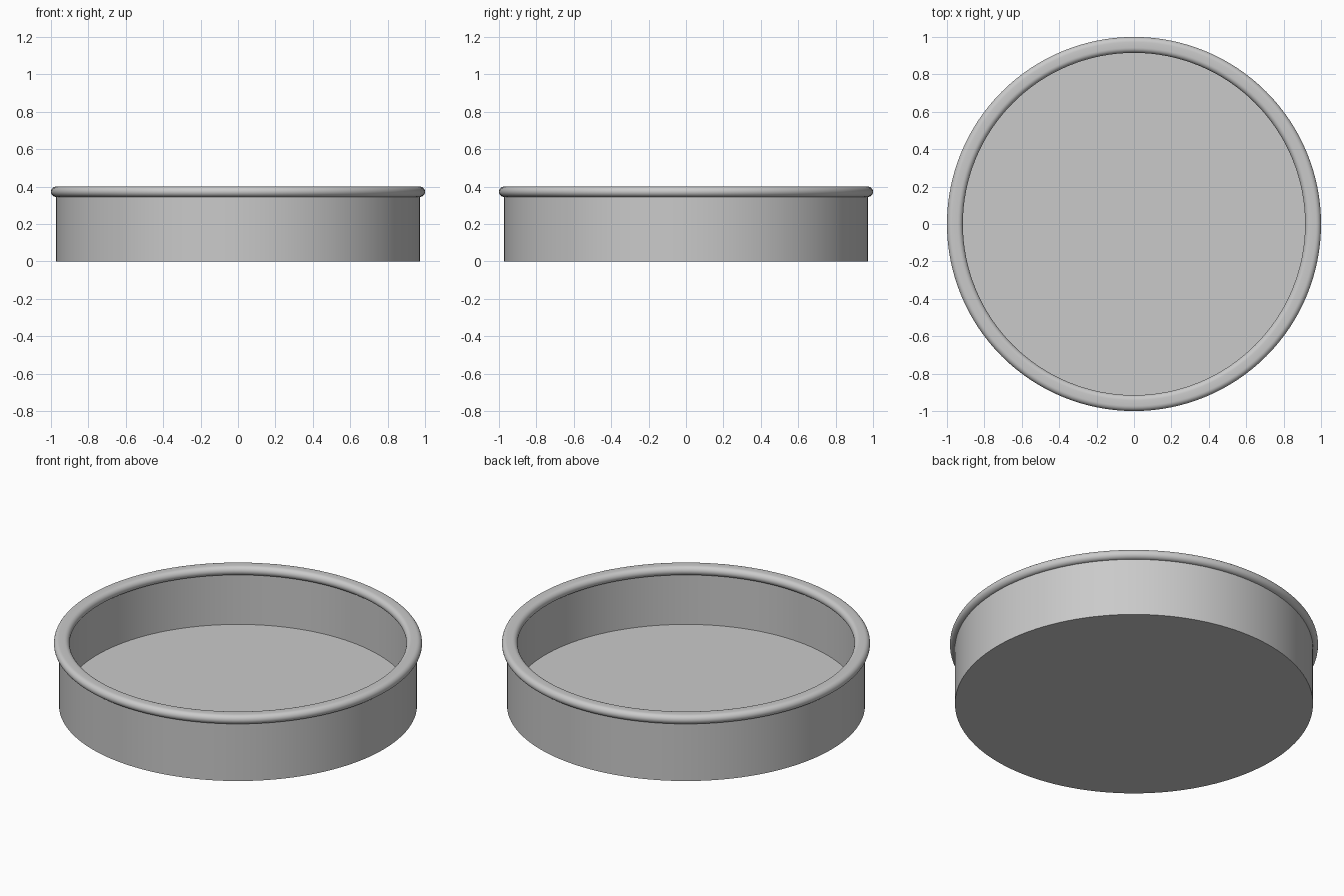
import bpy, bmesh, math

cube = bpy.data.objects.get("Cube")
if cube:
    bpy.data.objects.remove(cube, do_unlink=True)

SEGMENTS = 128
HEIGHT, FLOOR = 0.40, 0.046
RIM_R = 0.0275            # radius of the rolled rim's rounded edges
WALL_OUT = 1 - RIM_R
WALL_IN = WALL_OUT - 0.03
RIM_Z = HEIGHT - RIM_R

metal = bpy.data.materials.new("grey metal")
metal.use_nodes = True
grey = (0.59, 0.59, 0.59, 1)
metal.diffuse_color = grey
metal.node_tree.nodes["Principled BSDF"].inputs["Base Color"].default_value = grey


def rounded_edge(wall_radius, start):
    """Half circle centred on a wall face, turning anticlockwise from start."""
    angles = [start + math.pi * i / 12 for i in range(13)]
    return [(wall_radius + RIM_R * math.cos(a), RIM_Z + RIM_R * math.sin(a))
            for a in angles]


def lathe(name, profile):
    """Spin a (radius, z) profile around the z axis."""
    bm = bmesh.new()
    verts = [bm.verts.new((r, 0, z)) for r, z in profile]
    edges = [bm.edges.new(p) for p in zip(verts, verts[1:])]
    bmesh.ops.spin(bm, geom=verts + edges, cent=(0, 0, 0), axis=(0, 0, 1),
                   angle=math.tau, steps=SEGMENTS)
    bmesh.ops.remove_doubles(bm, verts=bm.verts, dist=1e-4)
    bmesh.ops.recalc_face_normals(bm, faces=bm.faces)
    mesh = bpy.data.meshes.new(name)
    bm.to_mesh(mesh)
    bm.free()
    mesh.materials.append(metal)
    obj = bpy.data.objects.new(name, mesh)
    bpy.context.collection.objects.link(obj)
    bpy.ops.object.select_all(action='DESELECT')
    obj.select_set(True)
    bpy.context.view_layer.objects.active = obj
    bpy.ops.object.shade_smooth_by_angle(angle=math.radians(35))


# Flat base, straight outer wall, rolled rim, inner wall and raised floor
lathe("round_pan",
      [(0, 0), (WALL_OUT, 0)]
      + rounded_edge(WALL_OUT, -math.pi / 2)
      + rounded_edge(WALL_IN, math.pi / 2)
      + [(WALL_IN, FLOOR), (0, FLOOR)])
